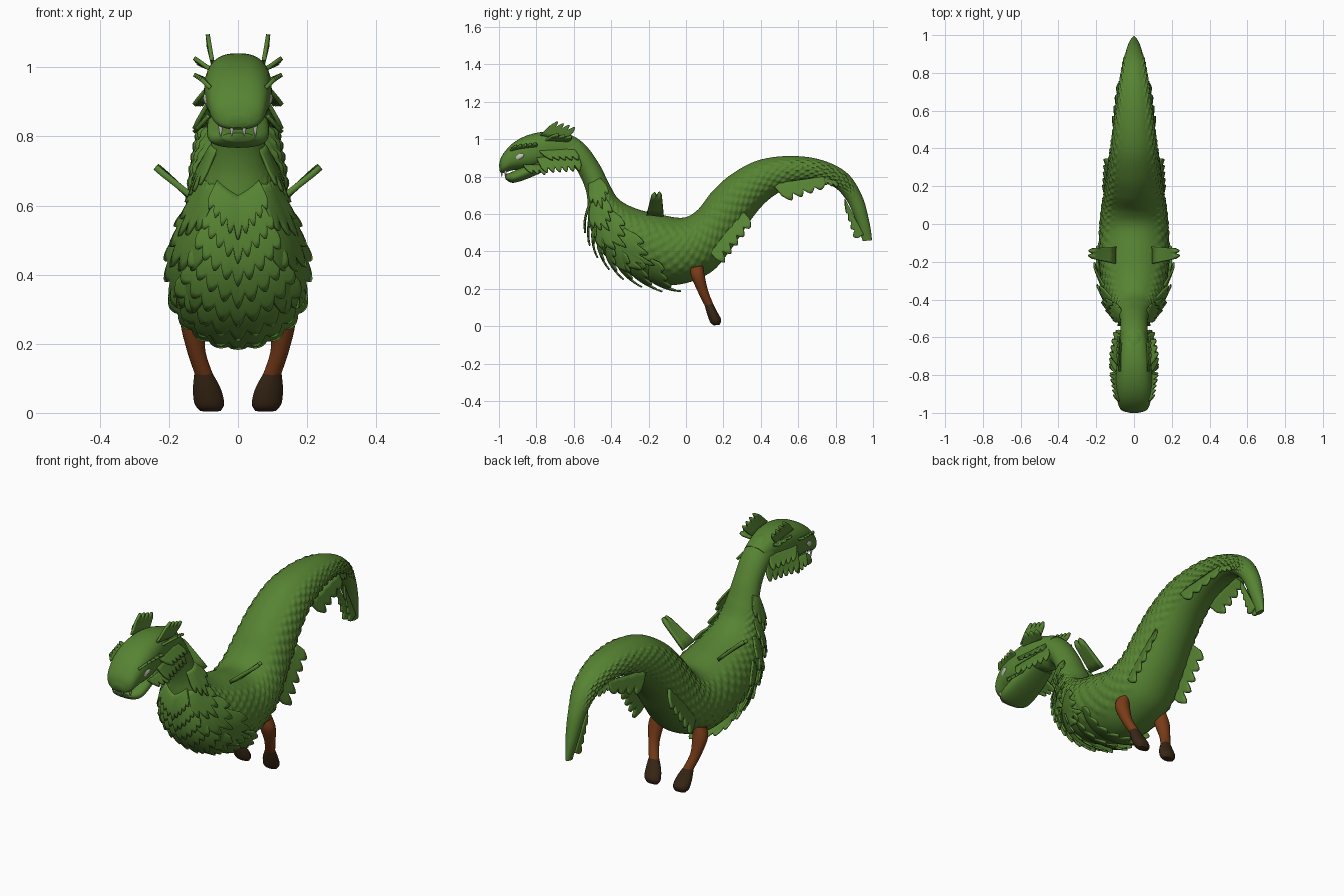
import bpy, bmesh, math
from mathutils import Vector

cube = bpy.data.objects.get("Cube")
if cube:
    bpy.data.objects.remove(cube)


def material(name, colour):
    mat = bpy.data.materials.new(name)
    mat.use_nodes = True
    mat.diffuse_color = (*colour, 1)
    shader = mat.node_tree.nodes["Principled BSDF"]
    shader.inputs["Base Color"].default_value = (*colour, 1)
    shader.inputs["Roughness"].default_value = 0.8
    return mat


GREEN = material("leaf green", (0.095, 0.23, 0.033))
BROWN = material("rust brown", (0.19, 0.045, 0.009))
DARK = material("dark brown", (0.04, 0.02, 0.008))
PALE = material("pale grey", (0.55, 0.55, 0.52))


def finish(name, bm, mat, mirror=False, thickness=0, angle=50):
    """Turn a bmesh into a shaded object, optionally mirrored and thickened."""
    bmesh.ops.recalc_face_normals(bm, faces=bm.faces)
    mesh = bpy.data.meshes.new(name)
    bm.to_mesh(mesh)
    bm.free()
    mesh.materials.append(mat)
    obj = bpy.data.objects.new(name, mesh)
    bpy.context.collection.objects.link(obj)
    if thickness:
        solid = obj.modifiers.new("thickness", "SOLIDIFY")
        solid.thickness = thickness
        solid.offset = 0
    if mirror:
        obj.modifiers.new("mirror", "MIRROR").use_clip = False
    bpy.ops.object.select_all(action="DESELECT")
    obj.select_set(True)
    bpy.context.view_layer.objects.active = obj
    bpy.ops.object.shade_smooth_by_angle(angle=math.radians(angle))
    return obj


def sample(sections, t):
    """Smoothly interpolate the section list at position t."""
    last = len(sections) - 1
    i = min(max(int(t), 0), last - 1)
    f = t - i
    p = [sections[min(max(k, 0), last)] for k in (i - 1, i, i + 1, i + 2)]
    return [0.5 * (2 * b + (c - a) * f + (2 * a - 5 * b + 4 * c - d) * f * f
                   + (3 * b - a - 3 * c + d) * f ** 3) for a, b, c, d in zip(*p)]


def surface(sections, t, a, lift=0.0, square=1.0):
    """Point on a lofted skin: a = 0 is the top edge, pi the bottom edge."""
    x, ty, tz, by, bz, w = sample(sections, t)
    top, bottom = Vector((x, ty, tz)), Vector((x, by, bz))
    up = (top - bottom) / 2
    c, s = math.cos(a), math.sin(a)
    normal = up.normalized() * c / up.length + Vector((s / max(w, 0.005), 0, 0))
    c, s = (math.copysign(abs(v) ** square, v) for v in (c, s))
    return (top + bottom) / 2 + up * c + Vector((w * s, 0, 0)) + normal.normalized() * lift


def grid(bm, rows, closed=False):
    verts = [[bm.verts.new(p) for p in row] for row in rows]
    n = len(verts[0])
    for r, q in zip(verts, verts[1:]):
        for j in range(n if closed else n - 1):
            k = (j + 1) % n
            bm.faces.new((r[j], r[k], q[k], q[j]))
    if closed:
        bm.faces.new(verts[0])
        bm.faces.new(verts[-1])


def loft(name, sections, mat, steps, sides, square=1.0, lift=None, mirror=False):
    bm = bmesh.new()
    rows = []
    for i in range(steps + 1):
        t = i * (len(sections) - 1) / steps
        ring = [j * math.tau / sides for j in range(sides)]
        rows.append([surface(sections, t, a, lift(t, a) if lift else 0, square) for a in ring])
    grid(bm, rows, True)
    return finish(name, bm, mat, mirror)


def centred(rows):
    return [(0, *row) for row in rows]


# Body: top y, top z, bottom y, bottom z, half width, from neck to tail tip
BODY = centred([
    (-.70, 1.03, -.72, .87, .07), (-.61, 1.02, -.66, .85, .075),
    (-.53, .96, -.60, .85, .072), (-.46, .86, -.56, .79, .072),
    (-.41, .76, -.53, .70, .085), (-.36, .68, -.52, .56, .11),
    (-.27, .63, -.46, .41, .15), (-.15, .60, -.31, .28, .178),
    (-.02, .58, -.08, .22, .18), (.06, .62, .12, .28, .168),
    (.14, .72, .24, .41, .15), (.24, .81, .34, .56, .137),
    (.38, .885, .44, .675, .12), (.55, .91, .56, .745, .10),
    (.72, .89, .69, .77, .08), (.86, .82, .79, .745, .06),
    (.94, .70, .86, .67, .045), (.98, .56, .91, .56, .03),
    (.995, .46, .945, .455, .012)])


def scales(t, a):
    side = min(a, math.tau - a)
    mask = max(0, 1 - ((side - 1.5) / 0.85) ** 2) * min(1, max(0, t - 4)) * min(1, max(0, 16 - t))
    u, v = t * 9, side * 9
    return 0.009 * min(1, mask * 2) * abs(math.sin(u + v) * math.sin(u - v))


loft("body", BODY, GREEN, 340, 96, lift=scales)

# Head and jaw
HEAD = centred([
    (-1.0, .86, -.995, .825, .03), (-.985, .91, -.975, .82, .072),
    (-.93, .975, -.92, .835, .09), (-.85, 1.02, -.84, .84, .098),
    (-.75, 1.04, -.75, .86, .092), (-.65, 1.03, -.67, .87, .078),
    (-.56, .99, -.61, .87, .065)])
JAW = centred([
    (-.97, .81, -.965, .785, .045), (-.92, .83, -.92, .767, .085),
    (-.84, .87, -.82, .80, .088), (-.73, .92, -.70, .86, .07)])
loft("head", HEAD, GREEN, 36, 40, square=0.8)
loft("lower_jaw", JAW, GREEN, 24, 32, square=0.85)

# Legs and hooves: centre x, then front edge, back edge and half width
ANKLE = (.1, .1, .11, .145, .12, .026)
LEG = [(.12, .02, .31, .09, .325, .03), (.128, .03, .26, .10, .27, .038),
       (.122, .065, .18, .118, .19, .027), ANKLE]
HOOF = [ANKLE, (.09, .113, .065, .168, .075, .04),
        (.083, .13, .02, .188, .035, .043), (.08, .15, .004, .18, .008, .03)]
loft("leg", LEG, BROWN, 20, 20, mirror=True)
loft("hoof", HOOF, DARK, 20, 20, mirror=True)


def ruff(name, skin, t, length, a0, a1, teeth, flare, point=0.0, mirror=False):
    """Overlapping layer with a toothed edge, rising off a skin."""
    bm = bmesh.new()
    count, rows = teeth * 6, []
    for r in range(6):
        f, row = r / 5, []
        for j in range(count + 1):
            s = j / count
            a = a0 + (a1 - a0) * s
            middle = 1 - abs(2 * s - 1)
            tooth = 0.72 + 0.28 * abs(math.sin(math.pi * teeth * s))
            reach = length * f * tooth * (0.55 + 0.45 * middle)
            row.append(surface(skin, t + point * middle + reach, a,
                               -0.006 + (0.006 + flare * tooth) * f ** 0.8))
        rows.append(row)
    grid(bm, rows)
    return finish(name, bm, GREEN, mirror, 0.009)


# Breast feathers in pointed layers
for i in range(8):
    spread = 0.75 + 0.07 * i
    ruff(f"breast_layer_{i + 1}", BODY, 4.3 + 0.43 * i, 0.7, math.pi - spread,
         math.pi + spread, 9, 0.038, point=0.25)

# Shoulder and flank drapes
for i, (t, low, high) in enumerate([(3.5, 1.0, 2.2), (4.4, 1.2, 2.4),
                                    (5.2, 1.2, 2.5), (6.1, 1.4, 2.6)]):
    ruff(f"flank_drape_{i + 1}", BODY, t, 1.4, low, high, 5, 0.034, mirror=True)


def fin(name, root_a, root_b, tip_a, tip_b, teeth=4, depth=0.35, thickness=0.012):
    """Ragged mirrored membrane spanning a root line and a tip line."""
    root_a, root_b, tip_a, tip_b = map(Vector, (root_a, root_b, tip_a, tip_b))
    bm = bmesh.new()
    count, rows = teeth * 6, []
    for r in range(5):
        row = []
        for j in range(count + 1):
            s = j / count
            reach = r / 4 * (1 - depth + depth * abs(math.sin(math.pi * teeth * s)))
            row.append(root_a.lerp(root_b, s).lerp(tip_a.lerp(tip_b, s), reach))
        rows.append(row)
    grid(bm, rows)
    return finish(name, bm, GREEN, True, thickness)


# Fins along the back, hips and tail
fin("shoulder_wing", (.10, -.21, .60), (.10, -.12, .59), (.24, -.18, .71), (.235, -.13, .715), 2, .15, .018)
fin("hip_fin", (.135, .10, .43), (.115, .31, .61), (.165, .19, .32), (.155, .36, .55), 5)
fin("tail_fin", (.09, .46, .76), (.065, .74, .80), (.115, .54, .665), (.085, .75, .74), 4)
fin("tail_side_fin", (.06, .70, .81), (.05, .80, .79), (.08, .74, .76), (.06, .82, .74), 3)
fin("tail_tip_fin", (.02, .85, .68), (.015, .95, .49), (.025, .85, .63), (.015, .90, .46), 4)

# Ears, brows and cheek frills
fin("ear", (.075, -.78, 1.02), (.07, -.64, 1.00), (.088, -.70, 1.10), (.085, -.58, 1.06), 4)
fin("ear_side", (.075, -.76, .99), (.065, -.63, .99), (.13, -.70, 1.03), (.115, -.60, 1.01), 3)
fin("brow", (.08, -.94, .94), (.085, -.80, .96), (.105, -.92, .965), (.13, -.79, .98), 5, .5)
fin("cheek_frill", (.085, -.80, .90), (.055, -.58, .93), (.13, -.76, .82), (.09, -.55, .83), 6)
fin("upper_cheek_frill", (.088, -.79, .94), (.06, -.60, .95), (.13, -.73, .89), (.105, -.56, .89), 5)
fin("jaw_frill", (.085, -.87, .86), (.075, -.76, .86), (.12, -.84, .82), (.13, -.74, .81), 3, .5)

# Eyes
eye = bmesh.new()
bmesh.ops.create_uvsphere(eye, u_segments=20, v_segments=12, radius=1)
for v in eye.verts:
    x, y, z = v.co
    v.co = (.084 + .012 * x + .012 * y, -.90 + .034 * y, .905 + .018 * z + .01 * y)
finish("eye", eye, PALE, True)

# Fangs
fang = bmesh.new()
for x, y in ((.018, -.985), (.05, -.965)):
    cone = bmesh.ops.create_cone(fang, cap_ends=True, segments=10, radius1=0.001,
                                 radius2=0.008, depth=0.035)
    bmesh.ops.translate(fang, verts=cone["verts"], vec=(x, y, .815))
finish("fang", fang, PALE, True)
